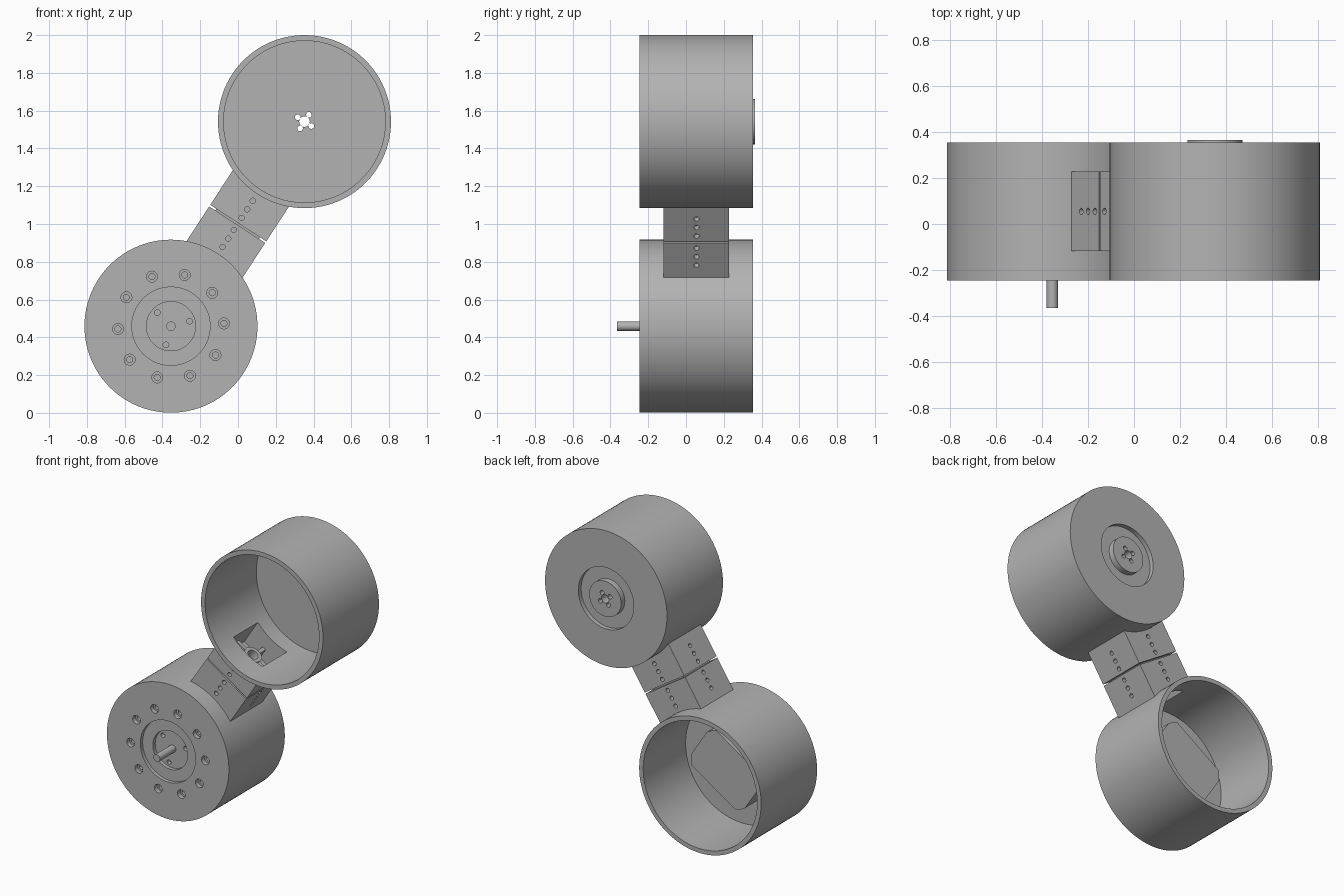
import bpy, bmesh, math
from mathutils import Matrix, Vector

cube = bpy.data.objects.get("Cube")
if cube:
    bpy.data.objects.remove(cube, do_unlink=True)

# Single material
grey = bpy.data.materials.new("plain grey")
grey.use_nodes = True
color = (0.45, 0.45, 0.45, 1)
grey.diffuse_color = color
grey.node_tree.nodes["Principled BSDF"].inputs["Base Color"].default_value = color

LOW = Vector((-0.355, 0, 0.459))
HIGH = Vector((0.352, 0, 1.542))
MID = (LOW + HIGH) / 2
LINK_Y = 0.055
R_OUT, R_IN = 0.458, 0.428
FRONT, BACK = -0.245, 0.355
HALF = (HIGH - LOW).length / 2
TILT = math.atan2(HIGH.x - LOW.x, HIGH.z - LOW.z)
LINK = Matrix.Translation(MID + Vector((0, LINK_Y, 0))) @ Matrix.Rotation(TILT, 4, 'Y')
FLIP = Matrix.Rotation(math.pi, 4, 'Y')


def finish(name, bm):
    bmesh.ops.recalc_face_normals(bm, faces=bm.faces)
    mesh = bpy.data.meshes.new(name)
    bm.to_mesh(mesh)
    bm.free()
    mesh.materials.append(grey)
    obj = bpy.data.objects.new(name, mesh)
    bpy.context.collection.objects.link(obj)
    return obj


def lathe(name, center, profile, steps=96):
    """Closed (radius, y) profile turned about a y axis."""
    bm = bmesh.new()
    verts = [bm.verts.new(center + Vector((r, y, 0))) for r, y in profile]
    edges = [bm.edges.new((a, b)) for a, b in zip(verts, verts[1:])]
    if profile[0][0] > 0:
        edges.append(bm.edges.new((verts[-1], verts[0])))
    bmesh.ops.spin(bm, geom=verts + edges, cent=center, axis=(0, 1, 0),
                   angle=math.tau, steps=steps)
    bmesh.ops.remove_doubles(bm, verts=bm.verts, dist=0.0001)
    return finish(name, bm)


def rod(name, center, radius, y0, y1, steps=24):
    return lathe(name, center, [(0, y0), (radius, y0), (radius, y1), (0, y1)], steps)


def box(name, matrix, low, high):
    low, high = Vector(low), Vector(high)
    bm = bmesh.new()
    bmesh.ops.create_cube(bm, size=1, matrix=matrix @ Matrix.Translation((low + high) / 2)
                          @ Matrix.Diagonal((*(high - low), 1)))
    return finish(name, bm)


def cylinder(name, matrix, radius, depth, steps=24):
    bm = bmesh.new()
    bmesh.ops.create_cone(bm, cap_ends=True, segments=steps, radius1=radius,
                          radius2=radius, depth=depth, matrix=matrix)
    return finish(name, bm)


def combine(obj, tools, operation='DIFFERENCE'):
    for tool in tools:
        mod = obj.modifiers.new("cut", 'BOOLEAN')
        mod.operation, mod.solver, mod.object = operation, 'EXACT', tool
    bpy.context.view_layer.update()
    graph = bpy.context.evaluated_depsgraph_get()
    mesh = bpy.data.meshes.new_from_object(obj.evaluated_get(graph))
    obj.modifiers.clear()
    obj.data = mesh
    for tool in tools:
        bpy.data.objects.remove(tool, do_unlink=True)


def around(center, radius, count, start):
    for i in range(count):
        a = math.radians(start) + math.tau * i / count
        yield center + Vector((radius * math.cos(a), 0, radius * math.sin(a)))


def link_opening(turn):
    return box("cutter", LINK @ turn, (-0.13, -0.13, 0.1), (0.13, 0.13, 0.36))


# Lower housing: thick stepped front, open at the back
lower = lathe("lower_housing", LOW, [
    (0.13, -0.1), (0.13, FRONT + 0.025), (0.207, FRONT + 0.025), (0.207, FRONT),
    (R_OUT, FRONT), (R_OUT, BACK), (R_IN, BACK), (R_IN, -0.1)])
tools = [link_opening(FLIP)]
for p in around(LOW, 0.281, 10, 3):
    tools.append(lathe("cutter", p, [
        (0, FRONT - 0.05), (0.029, FRONT - 0.05), (0.029, FRONT + 0.03),
        (0.016, FRONT + 0.03), (0.016, FRONT + 0.1), (0, FRONT + 0.1)], 20))
combine(lower, tools)

# Motor: round nose in the housing, flat-sided body behind it, shaft in front
nose = rod("motor_nose", LOW, 0.13, FRONT + 0.05, -0.09, 96)
combine(nose, [rod("cutter", p, 0.015, FRONT, FRONT + 0.08, 16)
               for p in around(LOW, 0.102, 3, 15)])
body = box("motor_body", Matrix.Translation(LOW) @ Matrix.Rotation(math.radians(-33), 4, 'Y'),
           (-0.24, -0.1, -0.17), (0.24, 0.08, 0.17))
combine(body, [rod("cutter", LOW, 0.262, -0.2, 0.2, 64)], 'INTERSECT')
rod("motor_shaft", LOW, 0.025, -0.365, FRONT + 0.06)

# Upper housing: open at the front, recessed ring at the back
upper = lathe("upper_housing", HIGH, [
    (0.12, 0.305), (R_IN, 0.305), (R_IN, FRONT), (R_OUT, FRONT),
    (R_OUT, BACK), (0.208, BACK), (0.208, 0.325), (0.12, 0.325)])
combine(upper, [link_opening(Matrix())])

# Output hub with a centre hole and four bolt holes
hub = rod("output_hub", HIGH, 0.12, 0.305, 0.365, 96)
combine(hub, [rod("cutter", HIGH, 0.028, 0.2, 0.5)] +
        [rod("cutter", p, 0.015, 0.2, 0.5, 16) for p in around(HIGH, 0.043, 4, 57)])

# Two halves of the hollow square link, with rows of holes on all sides
for name, turn, center in (("lower_link", FLIP, LOW), ("upper_link", Matrix(), HIGH)):
    frame = LINK @ turn
    half = box(name, frame, (-0.177, -0.173, 0.005), (0.177, 0.173, 0.26))
    tools = [rod("cutter", center, 0.445, -0.5, 0.5, 96),
             box("cutter", frame, (-0.13, -0.13, -0.05), (0.13, 0.13, 0.4))]
    for side in range(4):
        for s in (0.038, 0.092, 0.146):
            tools.append(cylinder("cutter", frame @ Matrix.Rotation(side * math.pi / 2, 4, 'Z')
                                  @ Matrix.Translation((0, -0.18, s))
                                  @ Matrix.Rotation(math.pi / 2, 4, 'X'), 0.014, 0.08, 16))
    combine(half, tools)
    # Ribs and collar inside the hollow
    collar = cylinder(name + "_collar", frame @ Matrix.Translation((0, 0, 0.09)), 0.06, 0.1)
    combine(collar, [cylinder("cutter", frame @ Matrix.Translation((0, 0, 0.11)), 0.035, 0.1)])
    for side in range(4):
        spin = frame @ Matrix.Rotation(side * math.pi / 2, 4, 'Z')
        box(name + "_rib", spin, (0.055, -0.012, 0.04), (0.135, 0.012, 0.13))

# Joint block bridging the seam
box("joint_block", LINK, (-0.138, -0.138, -0.05), (0.138, 0.138, 0.05))

# Smooth round walls, sharp rims
bpy.ops.object.select_all(action='DESELECT')
for obj in bpy.context.scene.objects:
    if obj.type == 'MESH':
        obj.select_set(True)
        bpy.context.view_layer.objects.active = obj
bpy.ops.object.shade_smooth_by_angle(angle=math.radians(30))
